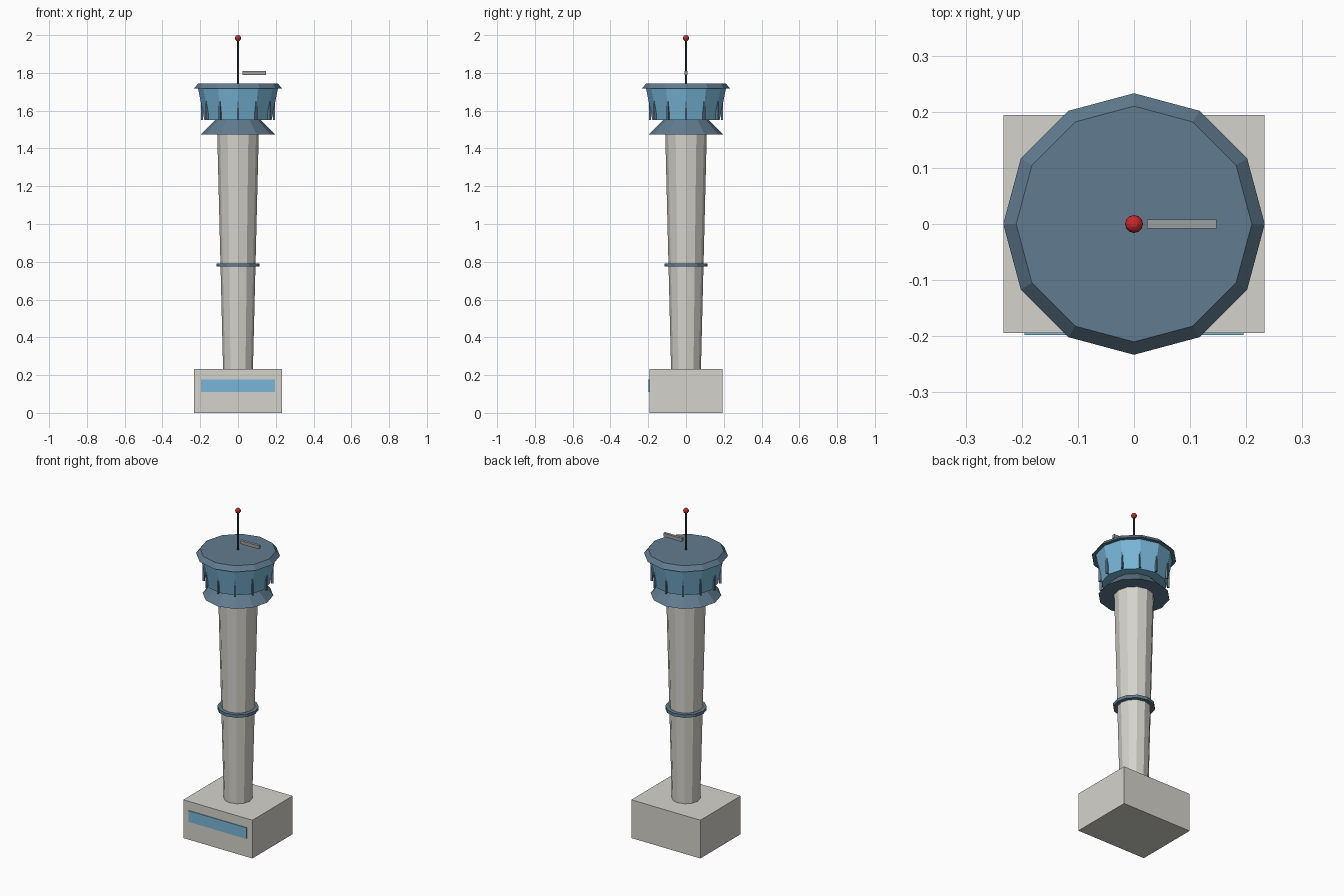
import bpy
import math
from mathutils import Matrix

cube = bpy.data.objects.get("Cube")
if cube:
    bpy.data.objects.remove(cube, do_unlink=True)

SIDES = 12


def material(name, rgb):
    mat = bpy.data.materials.new(name)
    mat.use_nodes = True
    colour = (*rgb, 1)
    mat.diffuse_color = colour
    mat.node_tree.nodes["Principled BSDF"].inputs["Base Color"].default_value = colour
    return mat


concrete = material("concrete", (0.66, 0.65, 0.60))
slate = material("slate blue", (0.12, 0.20, 0.28))
glass = material("sky glass", (0.19, 0.47, 0.69))
dark = material("dark metal", (0.04, 0.05, 0.06))
grey = material("grey metal", (0.33, 0.35, 0.35))
red = material("beacon red", (0.60, 0.02, 0.025))


def finish(name, mat):
    obj = bpy.context.object
    obj.name = name
    obj.data.materials.append(mat)
    return obj


def box(name, lo, hi, mat, turn=0.0):
    """Box between two corners, then turned about the tower axis."""
    bpy.ops.mesh.primitive_cube_add(size=1)
    obj = finish(name, mat)
    centre = [(a + b) / 2 for a, b in zip(lo, hi)]
    size = [b - a for a, b in zip(lo, hi)]
    obj.data.transform(Matrix.Rotation(turn, 4, "Z") @ Matrix.Translation(centre)
                       @ Matrix.Diagonal((*size, 1)))
    return obj


def drum(name, r_low, r_high, z_low, z_high, mat, sides=SIDES):
    """Upright tapered prism with corners on the x and y axes."""
    bpy.ops.mesh.primitive_cone_add(vertices=sides, radius1=r_low, radius2=r_high,
                                    depth=z_high - z_low,
                                    location=(0, 0, (z_low + z_high) / 2))
    return finish(name, mat)


# Ground building with its front window strip
box("base_building", (-0.233, -0.194, 0), (0.233, 0.194, 0.233), concrete)
box("base_window", (-0.195, -0.198, 0.11), (0.195, -0.192, 0.178), glass)

# Shaft, widening upwards, with a band halfway
drum("shaft", 0.079, 0.11, 0.23, 1.48, concrete)
drum("shaft_band", 0.115, 0.115, 0.774, 0.792, slate)

# Control cab: skirt, flared glazing and roof
drum("cab_skirt", 0.196, 0.12, 1.475, 1.552, slate)
drum("cab_glass", 0.178, 0.212, 1.55, 1.72, glass)
drum("cab_roof", 0.233, 0.21, 1.717, 1.745, slate)

# Upright mullions at the glazing corners
for i in range(SIDES):
    box(f"mullion_{i + 1}", (0.184, -0.005, 1.55), (0.197, 0.005, 1.718),
        slate, math.tau * i / SIDES)

# Roof equipment
drum("antenna_mast", 0.006, 0.005, 1.74, 1.975, dark, 8)
bpy.ops.mesh.primitive_uv_sphere_add(segments=12, ring_count=8, radius=0.016,
                                     location=(0, 0, 1.984))
finish("beacon", red)
box("radar_bar", (0.023, -0.008, 1.79), (0.147, 0.008, 1.811), grey)
